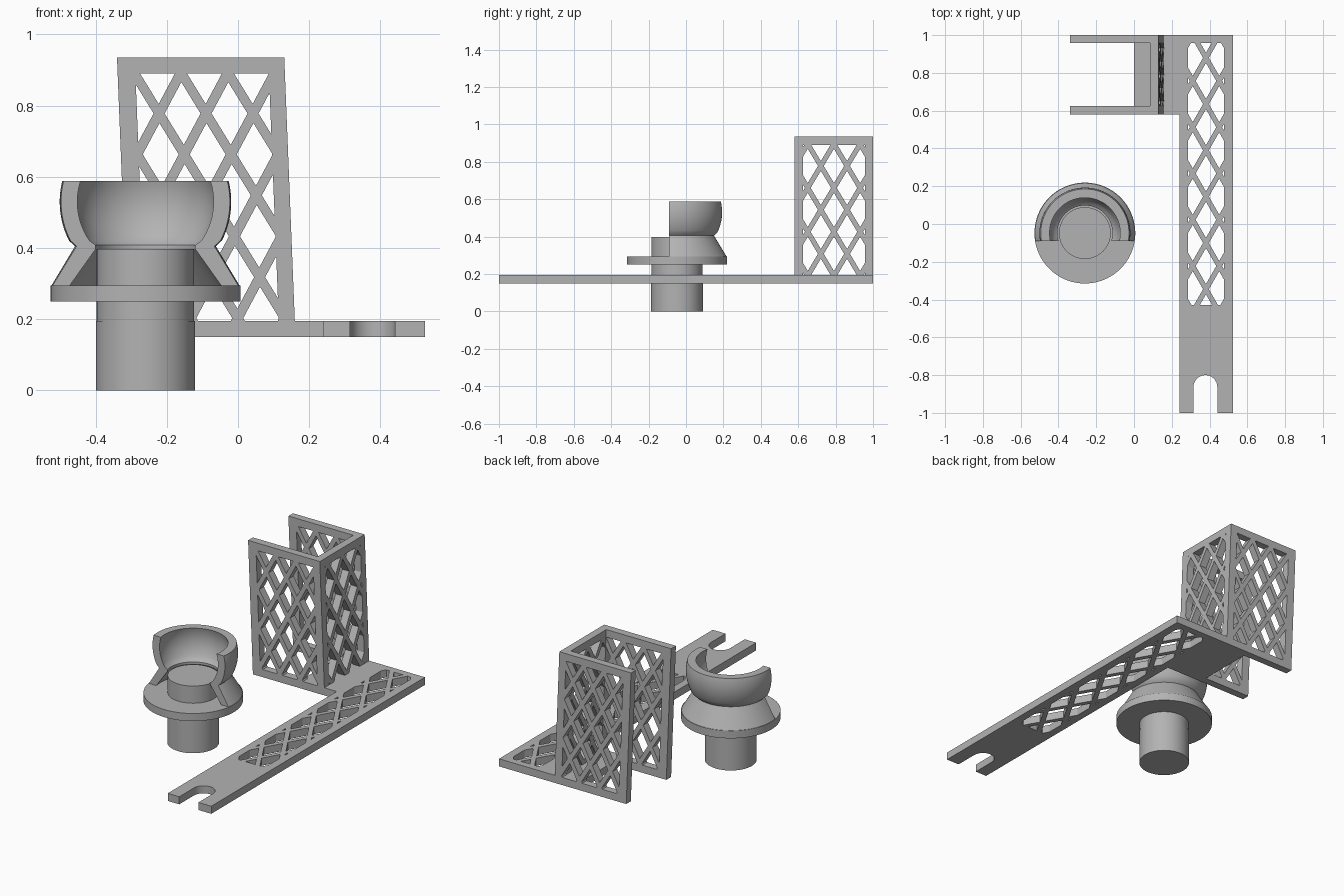
import bpy, bmesh, math
from mathutils import Vector

if "Cube" in bpy.data.objects:
    bpy.data.objects.remove(bpy.data.objects["Cube"])

grey = bpy.data.materials.new("light_grey")
grey.diffuse_color = (0.45, 0.45, 0.45, 1)
grey.use_nodes = True
grey.node_tree.nodes["Principled BSDF"].inputs["Base Color"].default_value = grey.diffuse_color


def make_object(name, bm, smooth=False):
    bmesh.ops.recalc_face_normals(bm, faces=bm.faces[:])
    mesh = bpy.data.meshes.new(name)
    bm.to_mesh(mesh)
    bm.free()
    obj = bpy.data.objects.new(name, mesh)
    bpy.context.collection.objects.link(obj)
    mesh.materials.append(grey)
    bpy.ops.object.select_all(action='DESELECT')
    obj.select_set(True)
    bpy.context.view_layer.objects.active = obj
    if smooth:
        bpy.ops.object.shade_smooth_by_angle(angle=math.radians(30))
    return obj


def prism(bm, polygons, w0, w1, place):
    """Extrude flat (u, v) polygons from w0 to w1, then move them into place."""
    for poly in polygons:
        n = len(poly)
        low = [bm.verts.new(place(u, v, w0)) for u, v in poly]
        high = [bm.verts.new(place(u, v, w1)) for u, v in poly]
        bm.faces.new(low)
        bm.faces.new(high)
        for i in range(n):
            j = (i + 1) % n
            bm.faces.new((low[i], low[j], high[j], high[i]))


def diamond_holes(u0, u1, v0, v1, node, pitch, height, bar=0.031):
    """Diamonds between crossed bars, trimmed to the window."""
    holes = []
    a = (pitch - bar) / 2
    b = a * height / pitch
    for row in range(-16, 17):
        cv = node[1] + row * height / 2
        for col in range(-6, 7):
            cu = node[0] + (col + (0.5 if row % 2 == 0 else 0)) * pitch
            bm = bmesh.new()
            bm.faces.new([bm.verts.new((cu + x, cv + y, 0))
                          for x, y in ((a, 0), (0, b), (-a, 0), (0, -b))])
            for co, no in (((u0, 0, 0), (-1, 0, 0)), ((u1, 0, 0), (1, 0, 0)),
                           ((0, v0, 0), (0, -1, 0)), ((0, v1, 0), (0, 1, 0))):
                geom = bm.verts[:] + bm.edges[:] + bm.faces[:]
                if geom:
                    bmesh.ops.bisect_plane(bm, geom=geom, plane_co=co, plane_no=no,
                                           clear_outer=True)
            for f in bm.faces:
                if f.calc_area() > 4e-5:
                    holes.append([(v.co.x, v.co.y) for v in f.verts])
            bm.free()
    return holes


def panel(name, outline, holes, w0, w1, place):
    """Solid plate with the lattice openings cut through it."""
    bm = bmesh.new()
    prism(bm, holes, w0 - 0.02, w1 + 0.02, place)
    cutter = make_object(name + "_cutter", bm)
    cutter.hide_render = True
    bm = bmesh.new()
    prism(bm, [outline], w0, w1, place)
    obj = make_object(name, bm, True)
    mod = obj.modifiers.new("lattice", 'BOOLEAN')
    mod.operation = 'DIFFERENCE'
    mod.solver = 'EXACT'
    mod.object = cutter
    bpy.ops.object.modifier_apply(modifier=mod.name)
    bpy.data.objects.remove(cutter, do_unlink=True)
    return obj


def rect(u0, u1, v0, v1):
    return [(u0, v0), (u1, v0), (u1, v1), (u0, v1)]


# Long flat arm with fork slot and bracket foot
slot = [(0.378 - 0.063 * math.cos(math.pi * i / 16),
         -0.863 + 0.063 * math.sin(math.pi * i / 16)) for i in range(17)]
arm = ([(0.24, -1), (0.315, -1)] + slot +
       [(0.441, -1), (0.525, -1), (0.525, 1), (0, 1), (0, 0.58), (0.24, 0.58)])
panel("arm", arm,
      diamond_holes(0.285, 0.477, -0.43, 0.958, (0.381, 0.88), 0.14, 0.245),
      0.15, 0.195, lambda u, v, w: Vector((u, v, w)))


# Leaning three-sided bracket
def lean(z):
    return (0.935 - z) * 0.04


side_holes = diamond_holes(-0.29, 0.088, 0.195, 0.89, (-0.228, 0.778), 0.132, 0.23)
for name, y0, y1 in (("bracket_front_wall", 0.58, 0.625),
                     ("bracket_rear_wall", 0.957, 1.0)):
    panel(name, rect(-0.34, 0.13, 0.15, 0.935), side_holes, y0, y1,
          lambda u, v, w: Vector((u + lean(v), w, v)))
panel("bracket_end_wall", rect(0.58, 1.0, 0.15, 0.935),
      diamond_holes(0.625, 0.957, 0.195, 0.89, (0.721, 0.778), 0.14, 0.235),
      0.085, 0.13, lambda u, v, w: Vector((w + lean(v), u, v)))


# Holder turned around one upright axis
CX, CY, SEG = -0.26, -0.048, 96


def lathe(name, profile, closed=False, cut_y=None):
    bm = bmesh.new()
    rings = []
    for r, z in profile:
        if r == 0:
            rings.append([bm.verts.new((CX, CY, z))] * SEG)
        else:
            rings.append([bm.verts.new((CX + r * math.cos(2 * math.pi * k / SEG),
                                        CY + r * math.sin(2 * math.pi * k / SEG), z))
                          for k in range(SEG)])
    pairs = list(zip(rings, rings[1:]))
    if closed:
        pairs.append((rings[-1], rings[0]))
    for a, b in pairs:
        for k in range(SEG):
            m = (k + 1) % SEG
            bm.faces.new(list(dict.fromkeys((a[k], a[m], b[m], b[k]))))
    if cut_y is not None:
        cut = bmesh.ops.bisect_plane(bm, geom=bm.verts[:] + bm.edges[:] + bm.faces[:],
                                     plane_co=(0, cut_y, 0), plane_no=(0, -1, 0),
                                     clear_outer=True)
        edges = [e for e in cut["geom_cut"] if isinstance(e, bmesh.types.BMEdge)]
        bmesh.ops.edgeloop_fill(bm, edges=edges)
    return make_object(name, bm, True)


lathe("peg", [(0, 0), (0.139, 0), (0.139, 0.195), (0.137, 0.195),
              (0.137, 0.397), (0, 0.397)])
lathe("flange", [(0, 0.25), (0.267, 0.25), (0.267, 0.295), (0, 0.295)])

# Flared skirt and open-fronted bowl in one shell
heights = [0.408 + (0.589 - 0.408) * i / 14 for i in range(15)]


def bowl(radius):
    return [(math.sqrt(radius ** 2 - (z - 0.53) ** 2), z) for z in heights]


outer, inner = bowl(0.241), bowl(0.196)
inner[0] = (0.146, 0.408)
outer[0] = (0.198, 0.405)
shell = ([(0.267, 0.29)] + outer + inner[::-1] +
         [(0.146, 0.397), (0.22, 0.29)])
lathe("bowl_and_skirt", shell, closed=True, cut_y=-0.09)
